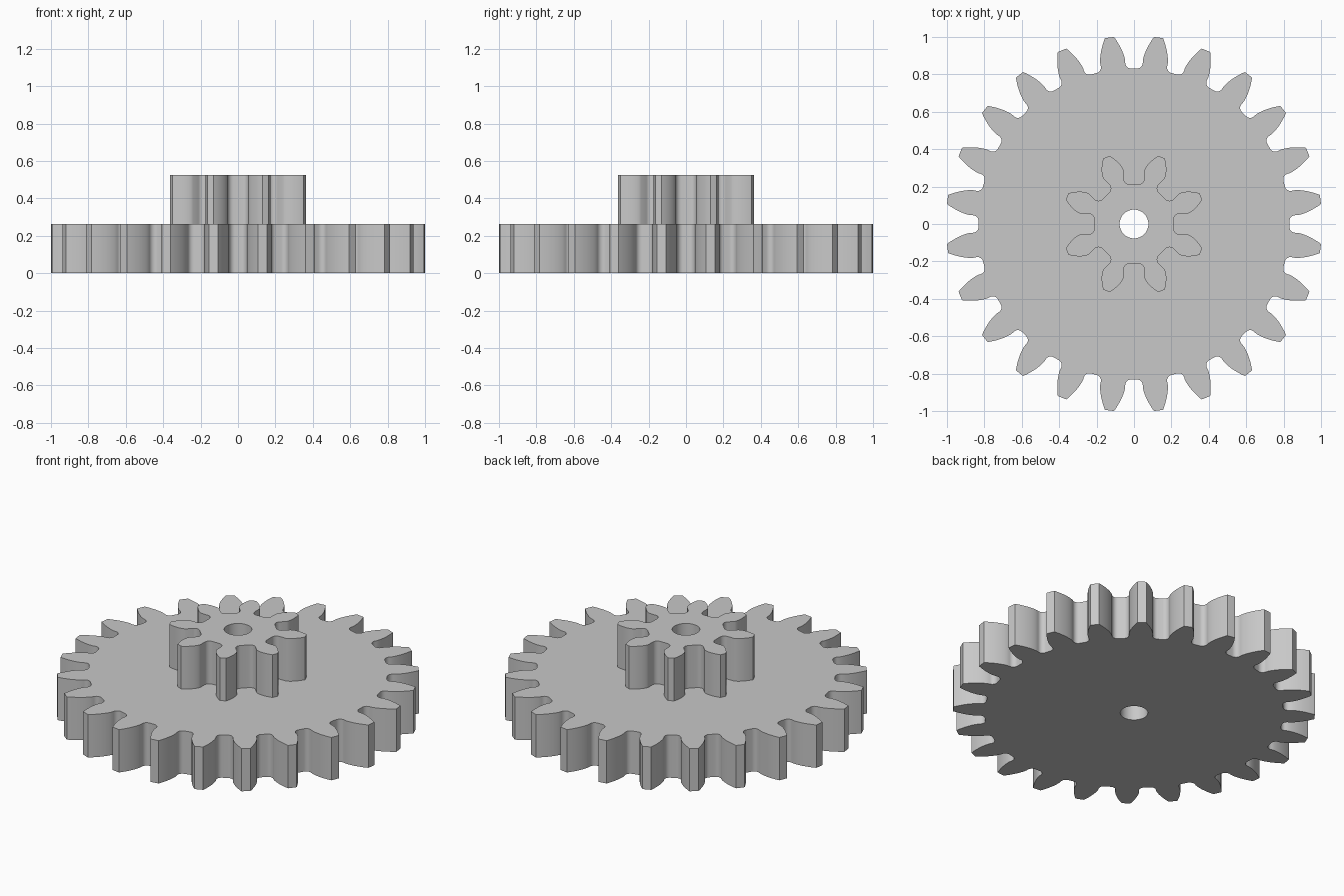
import bpy
import bmesh
from math import pi, sin, cos, tan, acos, radians

MODULE = 0.07735
PRESSURE = radians(20)
BACKLASH = 0.003
BORE = 0.077

if "Cube" in bpy.data.objects:
    bpy.data.objects.remove(bpy.data.objects["Cube"], do_unlink=True)

grey = bpy.data.materials.new("plain_grey")
grey.use_nodes = True
colour = (0.58, 0.58, 0.58, 1)
grey.diffuse_color = colour
grey.node_tree.nodes["Principled BSDF"].inputs["Base Color"].default_value = colour


def involute(angle):
    return tan(angle) - angle


def half_gap(teeth):
    """Half of one tooth gap, as (radial, sideways) points from root to tip."""
    pitch = MODULE * teeth / 2
    base = pitch * cos(PRESSURE)
    root = pitch - 1.25 * MODULE
    tip = pitch + MODULE
    fillet = 0.4 * MODULE

    # Involute flank above the base circle
    flank = []
    for i in range(11):
        r = base + (tip - base) * i / 10
        a = pi / (2 * teeth) - involute(PRESSURE) + involute(acos(min(1, base / r)))
        a += BACKLASH / r
        flank.append((r * cos(a), r * sin(a)))

    # Rounded root corner below it
    wall = flank[0][1]
    corner = []
    for i in range(9):
        t = pi / 2 * i / 8
        corner.append((root + fillet * (1 - cos(t)), wall - fillet + fillet * sin(t)))
    return corner + flank


def gear_outline(teeth):
    half = half_gap(teeth)
    gap = [(u, -v) for u, v in reversed(half)] + half
    tip = MODULE * (teeth / 2 + 1)
    # Middle of the tooth tip
    gap.append((tip * cos(pi / teeth), tip * sin(pi / teeth)))
    points = []
    for k in range(teeth):
        c, s = cos(2 * pi * k / teeth), sin(2 * pi * k / teeth)
        points += [(u * c - v * s, u * s + v * c) for u, v in gap]
    return points


def make_gear(name, teeth, bottom, top):
    circle = [(BORE * cos(2 * pi * i / 48), BORE * sin(2 * pi * i / 48)) for i in range(48)]
    bm = bmesh.new()
    # Toothed outline with the axle bore as a hole
    for loop in (gear_outline(teeth), circle):
        verts = [bm.verts.new((x, y, bottom)) for x, y in loop]
        for a, b in zip(verts, verts[1:] + verts[:1]):
            bm.edges.new((a, b))
    bmesh.ops.triangle_fill(bm, edges=bm.edges[:], use_beauty=True, normal=(0, 0, 1))
    # Raise to full thickness
    result = bmesh.ops.extrude_face_region(bm, geom=bm.faces[:])
    raised = [g for g in result["geom"] if isinstance(g, bmesh.types.BMVert)]
    bmesh.ops.translate(bm, verts=raised, vec=(0, 0, top - bottom))
    bmesh.ops.recalc_face_normals(bm, faces=bm.faces[:])
    mesh = bpy.data.meshes.new(name)
    bm.to_mesh(mesh)
    bm.free()
    mesh.materials.append(grey)
    obj = bpy.data.objects.new(name, mesh)
    bpy.context.collection.objects.link(obj)
    bpy.ops.object.select_all(action="DESELECT")
    obj.select_set(True)
    bpy.context.view_layer.objects.active = obj
    bpy.ops.object.shade_smooth_by_angle(angle=radians(30))


make_gear("large_gear", 24, 0, 0.263)
make_gear("small_pinion", 8, 0.263, 0.525)
